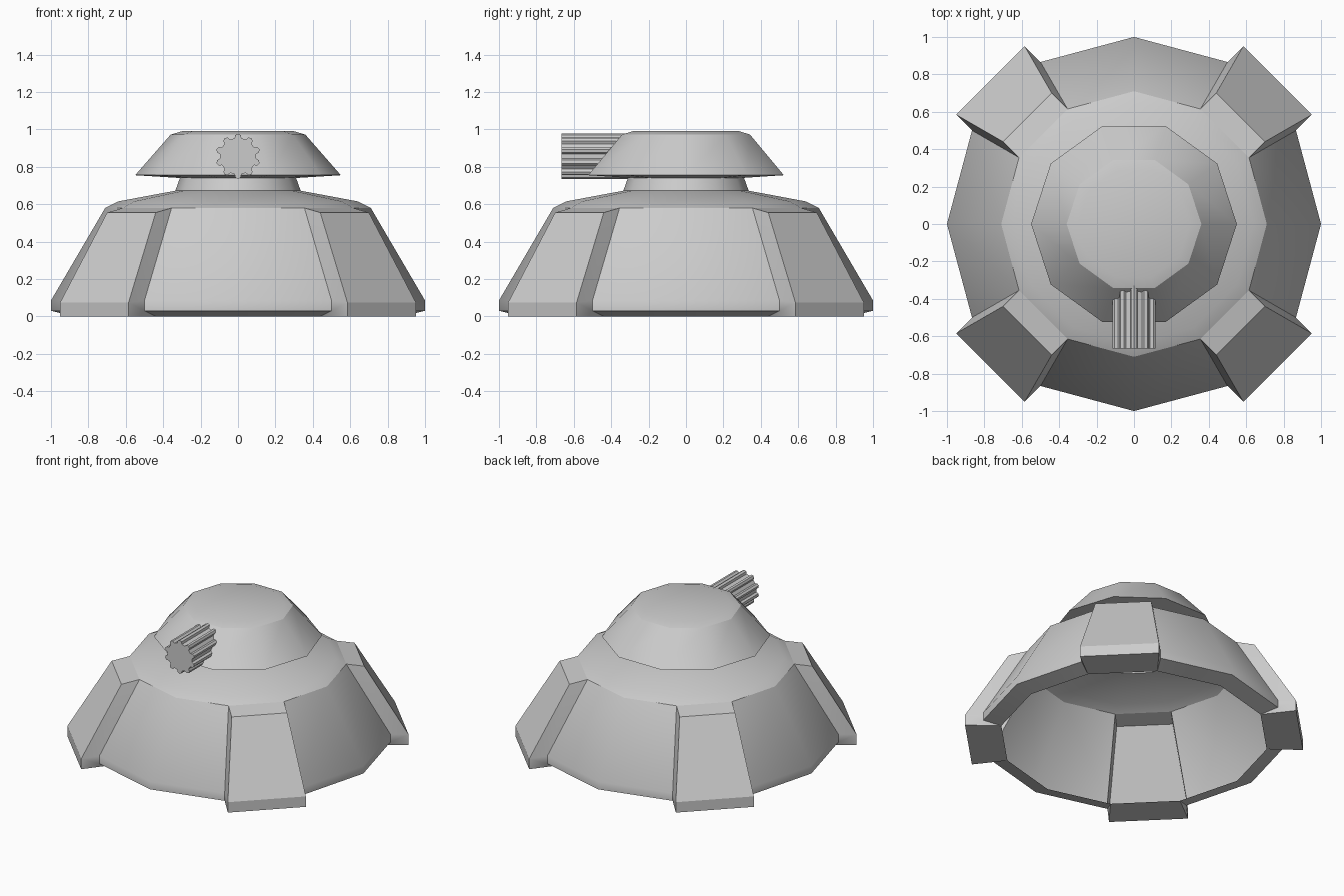
import bpy, bmesh
from math import sin, cos, pi, radians
from mathutils import Vector

if "Cube" in bpy.data.objects:
    bpy.data.objects.remove(bpy.data.objects["Cube"], do_unlink=True)

# Single grey finish
GREY = (0.6, 0.6, 0.6, 1)
grey = bpy.data.materials.new("plain grey")
grey.use_nodes = True
grey.diffuse_color = GREY
grey.node_tree.nodes["Principled BSDF"].inputs["Base Color"].default_value = GREY


def polar(r, angle, z):
    return Vector((r * cos(angle), r * sin(angle), z))


def finish(name, bm):
    bmesh.ops.remove_doubles(bm, verts=bm.verts, dist=0.0005)
    bmesh.ops.recalc_face_normals(bm, faces=bm.faces)
    mesh = bpy.data.meshes.new(name)
    bm.to_mesh(mesh)
    bm.free()
    mesh.materials.append(grey)
    obj = bpy.data.objects.new(name, mesh)
    bpy.context.collection.objects.link(obj)
    bpy.ops.object.select_all(action='DESELECT')
    obj.select_set(True)
    bpy.context.view_layer.objects.active = obj
    bpy.ops.object.shade_smooth_by_angle(angle=radians(30))
    return obj


def add_face(bm, points):
    bm.faces.new([bm.verts.new(p) for p in points])


def lathe(name, profile, sides, cap_top=False):
    bm = bmesh.new()
    angles = [2 * pi * i / sides for i in range(sides + 1)]
    for a, b in zip(angles, angles[1:]):
        for (r0, z0), (r1, z1) in zip(profile, profile[1:]):
            add_face(bm, [polar(r0, a, z0), polar(r0, b, z0),
                          polar(r1, b, z1), polar(r1, a, z1)])
    if cap_top:
        r, z = profile[-1]
        add_face(bm, [polar(r, a, z) for a in angles[:-1]])
    return finish(name, bm)


# Hollow base skirt: every third side is pushed out to form a buttress
LIP = (0.88, 0)
WALL = [(1, 0.03), (1, 0.085), (0.71, 0.58)]
LEG_Z = [0, 0.075, 0.555]
LEG_OUT = 0.12
SIDES = 12
bm = bmesh.new()
for i in range(SIDES):
    a, b = 2 * pi * i / SIDES, 2 * pi * (i + 1) / SIDES
    wall_a = [polar(r, a, z) for r, z in WALL]
    wall_b = [polar(r, b, z) for r, z in WALL]
    lip_a, lip_b = polar(LIP[0], a, LIP[1]), polar(LIP[0], b, LIP[1])
    col_a, col_b = wall_a, wall_b
    if i % 3 == 1:
        push = polar(LEG_OUT, (a + b) / 2, 0)
        col_a, col_b = [[Vector((p.x, p.y, z)) + push for p, z in zip(col, LEG_Z)]
                        for col in (wall_a, wall_b)]
        # Buttress cheeks, shelf and the lip corners below them
        for inner, outer, lip in ((wall_a, col_a, lip_a), (wall_b, col_b, lip_b)):
            for k in range(2):
                add_face(bm, [inner[k], outer[k], outer[k + 1], inner[k + 1]])
            add_face(bm, [lip, outer[0], inner[0]])
        add_face(bm, [col_a[2], col_b[2], wall_b[2], wall_a[2]])
    for k in range(2):
        add_face(bm, [col_a[k], col_b[k], col_b[k + 1], col_a[k + 1]])
    add_face(bm, [lip_a, lip_b, col_b[0], col_a[0]])
finish("base_skirt", bm)

# Shoulder, neck and turret
lathe("base_shoulder", [(0.71, 0.58), (0.64, 0.615), (0.335, 0.672)], SIDES)
lathe("neck", [(0.335, 0.672), (0.31, 0.742)], SIDES)
lathe("turret", [(0.31, 0.74), (0.55, 0.755), (0.36, 0.972), (0.30, 0.99)], 10, cap_top=True)

# Fluted gun barrel pointing forward
bm = bmesh.new()
TEETH = 10
outline = []
for t in range(TEETH):
    mid = pi / 2 + 2 * pi * t / TEETH
    for offset, r in ((-0.19, 0.098), (-0.13, 0.114), (0, 0.121), (0.13, 0.114), (0.19, 0.098)):
        outline.append((r * cos(mid + offset), 0.856 + r * sin(mid + offset)))
front = bm.faces.new([bm.verts.new((x, -0.665, z)) for x, z in outline])
ext = bmesh.ops.extrude_face_region(bm, geom=[front], use_keep_orig=True)
bmesh.ops.translate(bm, vec=(0, 0.42, 0),
                    verts=[g for g in ext["geom"] if isinstance(g, bmesh.types.BMVert)])
finish("gun_barrel", bm)
